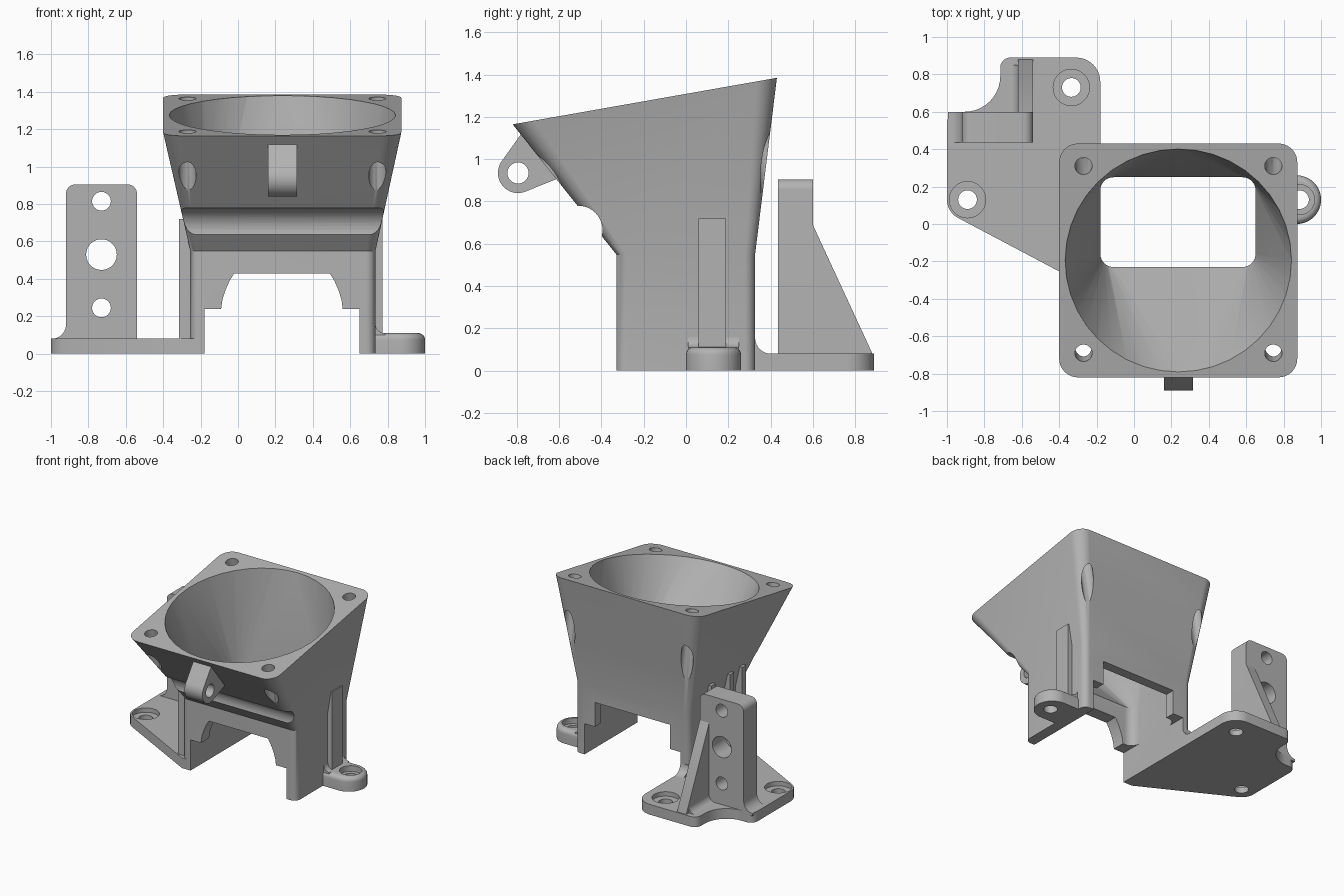
import bpy, bmesh, math

if "Cube" in bpy.data.objects:
    bpy.data.objects.remove(bpy.data.objects["Cube"])

grey = bpy.data.materials.new("plain grey")
grey.use_nodes = True
grey.diffuse_color = (0.45, 0.45, 0.45, 1)
grey.node_tree.nodes["Principled BSDF"].inputs["Base Color"].default_value = (0.45, 0.45, 0.45, 1)


def finish(name, bm):
    bmesh.ops.remove_doubles(bm, verts=bm.verts[:], dist=0.0005)
    bmesh.ops.recalc_face_normals(bm, faces=bm.faces[:])
    mesh = bpy.data.meshes.new(name)
    bm.to_mesh(mesh)
    bm.free()
    mesh.materials.append(grey)
    ob = bpy.data.objects.new(name, mesh)
    bpy.context.collection.objects.link(ob)
    return ob


def arc(cx, cy, r, a0, a1, n=10):
    angles = [math.radians(a0 + (a1 - a0) * i / n) for i in range(n + 1)]
    return [(cx + r * math.cos(a), cy + r * math.sin(a)) for a in angles]


def circle(cx, cy, r, n=40):
    return arc(cx, cy, r, 0, 360, n)[:-1]


def loft(name, rings):
    bm = bmesh.new()
    rows = [[bm.verts.new(p) for p in ring] for ring in rings]
    n = len(rows[0])
    for a, b in zip(rows, rows[1:]):
        for i in range(n):
            j = (i + 1) % n
            bm.faces.new((a[i], a[j], b[j], b[i]))
    bm.faces.new(rows[0])
    bm.faces.new(rows[-1])
    return finish(name, bm)


def prism(name, pts, axis, lo, hi):
    place = {"X": lambda a, b, t: (t, a, b),
             "Y": lambda a, b, t: (a, t, b),
             "Z": lambda a, b, t: (a, b, t)}[axis]
    return loft(name, [[place(a, b, t) for a, b in pts] for t in (lo, hi)])


def box(name, x0, x1, y0, y1, z0, z1):
    return prism(name, [(x0, y0), (x1, y0), (x1, y1), (x0, y1)], "Z", z0, z1)


def round_rect(x0, x1, y0, y1, r):
    return (arc(x1 - r, y1 - r, r, 0, 90) + arc(x0 + r, y1 - r, r, 90, 180)
            + arc(x0 + r, y0 + r, r, 180, 270) + arc(x1 - r, y0 + r, r, 270, 360))


def fillet(ca, cb, side, r):
    # concave corner filler, standing on cb and leaning against ca
    ts = [math.radians(9 * i) for i in range(11)]
    return [(ca - side * 0.02, cb - 0.02), (ca - side * 0.02, cb + r)] + [
        (ca + side * r * (1 - math.cos(t)), cb + r * (1 - math.sin(t))) for t in ts
    ] + [(ca + side * r, cb - 0.02)]


def cut(target, *cutters):
    bpy.context.view_layer.objects.active = target
    for c in cutters:
        mod = target.modifiers.new("cut", "BOOLEAN")
        mod.operation, mod.solver, mod.object = "DIFFERENCE", "EXACT", c
        bpy.ops.object.modifier_apply(modifier=mod.name)
        bpy.data.objects.remove(c)


def flat(pts, z):
    return [(x, y, z) for x, y in pts]


def rim(pts, lift=0.0):
    return [(x, y, 1.165 + (y + 0.82) * 0.176 + lift) for x, y in pts]


MID = 0.237
TILT = math.atan(0.176)

# Funnel shell: rectangular legs flaring to a tilted square rim
foot = round_rect(-0.255, 0.735, -0.33, 0.327, 0.05)
funnel = loft("funnel", [flat(foot, 0), flat(foot, 0.55),
                         rim(round_rect(-0.4, 0.873, -0.82, 0.43, 0.1))])

# Bore: rectangle below, circle at the rim
throat = round_rect(-0.18, 0.65, -0.23, 0.25, 0.07)
mouth = [(x, y * 0.985 - 0.195) for x, y in round_rect(MID - 0.605, MID + 0.605, -0.605, 0.605, 0.605)]
cut(funnel, loft("bore", [flat(throat, -0.1), flat(throat, 0.55), rim(mouth), rim(mouth, 0.1)]))

# Arched front opening and stepped back opening between the legs
half = [(-0.18, -0.1), (-0.18, 0.24), (-0.09, 0.24)]
arch = half + [(-0.083, 0.29), (-0.067, 0.34), (-0.045, 0.39), (-0.02, 0.43)]
step = half + [(-0.09, 0.43)]


def mirrored(pts):
    return pts + [(0.47 - x, z) for x, z in reversed(pts)]


cut(funnel,
    prism("front_opening", mirrored(arch), "Y", -0.5, 0.0),
    prism("back_opening", mirrored(step), "Y", -0.01, 0.5),
    prism("groove", circle(-0.51, 0.665, 0.115), "X", -0.5, 1.0))

# Tilted screw holes through the rim corners
for x in (-0.27, 0.745):
    for y in (-0.69, 0.31):
        hole = prism("rim_hole", circle(0, 0, 0.046), "Z", -0.65, 0.1)
        hole.location = (x, y, 1.165 + (y + 0.82) * 0.176)
        hole.rotation_euler = (TILT, 0, 0)
        bpy.context.view_layer.update()
        cut(funnel, hole)

# Side ribs
box("left_rib", 0.715, 0.772, 0.06, 0.19, 0.05, 0.72)
for y in (0.11, -0.12, -0.27):
    box("right_rib", -0.315, -0.235, y - 0.025, y + 0.025, 0.05, 0.72)

# Base plate with counterbored screw holes
plate = prism("base_plate", [(-0.255, -0.33), (-0.18, -0.33)]
              + arc(-0.31, 0.76, 0.13, 0, 90) + arc(-0.66, 0.835, 0.055, 90, 180)
              + arc(-0.905, 0.79, 0.19, 0, -90) + arc(-0.94, 0.54, 0.06, 90, 180)
              + arc(-0.89, 0.13, 0.11, 180, 242), "Z", 0, 0.08)
for x, y in ((-0.335, 0.73), (-0.89, 0.13)):
    cut(plate, prism("counterbore", circle(x, y, 0.097), "Z", 0.045, 0.2),
        prism("screw_hole", circle(x, y, 0.05), "Z", -0.1, 0.2))

# Upright post with three holes, gusset and foot fillet
post = prism("post", [(-0.92, 0.01), (-0.54, 0.01)] + arc(-0.59, 0.855, 0.05, 0, 90)
             + arc(-0.87, 0.855, 0.05, 90, 180), "Y", 0.435, 0.6)
for z, r in ((0.245, 0.05), (0.53, 0.082), (0.815, 0.05)):
    cut(post, prism("post_hole", circle(-0.73, z, r), "Y", 0.3, 0.8))
prism("gusset", [(0.59, 0.02), (0.88, 0.02), (0.88, 0.085), (0.6, 0.69), (0.59, 0.69)],
      "X", -0.62, -0.54)
prism("post_fillet", fillet(-0.92, 0.08, -1, 0.075), "Y", 0.435, 0.6)
prism("gusset_fillet", fillet(-0.62, 0.08, -1, 0.05), "Y", 0.59, 0.85)

# Fillets where the legs meet the plate and the lug
prism("right_leg_fillet", fillet(-0.255, 0.08, -1, 0.06), "Y", -0.29, 0.32)
prism("back_leg_fillet", fillet(0.327, 0.08, 1, 0.075), "X", -0.25, -0.18)
prism("lug_fillet", fillet(0.735, 0.11, 1, 0.05), "Y", 0.01, 0.25)

# Rounded screw lug on the left leg


def lug_ring(inset, z):
    r = 0.13 - inset
    return flat([(0.7, 0.13 - r)] + arc(0.87, 0.13, r, -90, 90, 24) + [(0.7, 0.13 + r)], z)


lug = loft("screw_lug", [lug_ring(0, 0)] + [
    lug_ring(0.035 * (1 - math.cos(t)), 0.075 + 0.035 * math.sin(t))
    for t in [math.radians(15 * i) for i in range(7)]])
cut(lug, prism("counterbore", circle(0.885, 0.13, 0.08), "Z", 0.065, 0.2),
    prism("screw_hole", circle(0.885, 0.13, 0.05), "Z", -0.1, 0.2))

# Hinge tab on the sloped front
tab = prism("hinge_tab", arc(-0.795, 0.935, 0.095, 145, 290, 20)
            + [(-0.615, 0.905), (-0.60, 0.92), (-0.765, 1.12), (-0.78, 1.12)], "X", 0.16, 0.315)
cut(tab, prism("pin_hole", circle(-0.795, 0.935, 0.05), "X", 0, 0.5))

# Smooth curved faces, keep edges sharp
for ob in bpy.context.collection.objects:
    if ob.type == "MESH" and grey.name in ob.data.materials:
        bpy.ops.object.select_all(action="DESELECT")
        ob.select_set(True)
        bpy.context.view_layer.objects.active = ob
        bpy.ops.object.shade_smooth_by_angle(angle=math.radians(30))
